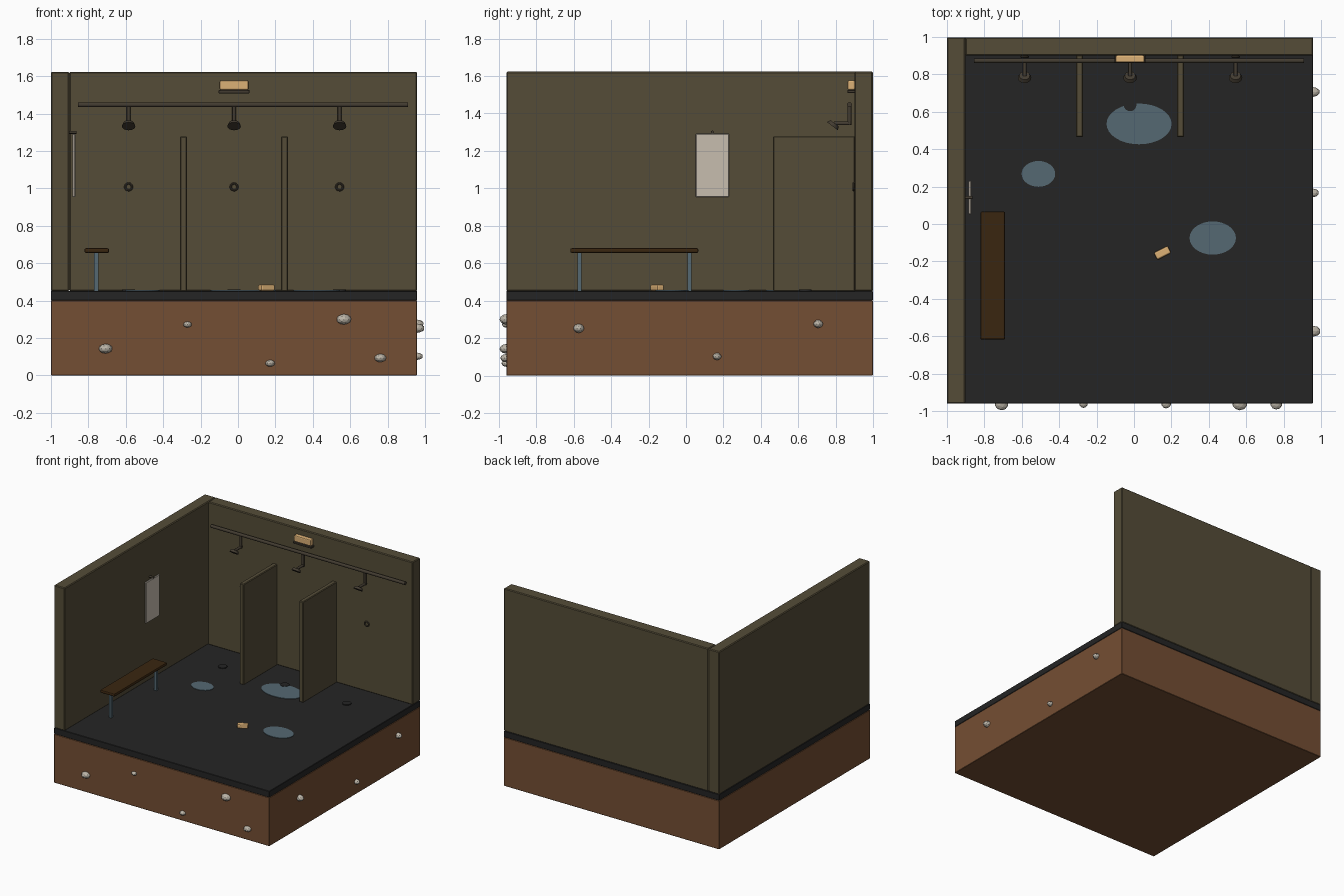
import bpy, bmesh, math
from mathutils import Vector, Matrix

if "Cube" in bpy.data.objects:
    bpy.data.objects.remove(bpy.data.objects["Cube"])


def mat(name, r, g, b):
    m = bpy.data.materials.new(name)
    m.diffuse_color = (r, g, b, 1)
    m.use_nodes = True
    m.node_tree.nodes["Principled BSDF"].inputs["Base Color"].default_value = m.diffuse_color
    return m


DIRT = mat("brown_earth", 0.175, 0.077, 0.033)
FLOOR = mat("dark_floor", 0.018, 0.018, 0.018)
WALL = mat("olive_wall", 0.090, 0.073, 0.039)
METAL = mat("dark_bronze", 0.055, 0.044, 0.030)
BLUE = mat("water_blue", 0.090, 0.140, 0.170)
WOOD = mat("dark_wood", 0.042, 0.019, 0.005)
CLOTH = mat("towel_cloth", 0.570, 0.510, 0.430)
SOAP = mat("soap_tan", 0.720, 0.440, 0.180)
STONE = mat("pale_stone", 0.500, 0.460, 0.390)

FL = 0.452   # floor level


def finish(name, bm, material, smooth=False):
    me = bpy.data.meshes.new(name)
    bm.to_mesh(me)
    bm.free()
    me.materials.append(material)
    for p in me.polygons:
        p.use_smooth = smooth
    ob = bpy.data.objects.new(name, me)
    bpy.context.collection.objects.link(ob)
    if smooth:
        bpy.ops.object.select_all(action='DESELECT')
        ob.select_set(True)
        bpy.context.view_layer.objects.active = ob
        bpy.ops.object.shade_smooth_by_angle(angle=math.radians(40))
    return ob


def box(name, material, x, y, z, bevel=0.0, segments=1, turn=0.0):
    """Box between (min, max) pairs, optionally bevelled and turned about z."""
    lo, hi = Vector((x[0], y[0], z[0])), Vector((x[1], y[1], z[1]))
    size = hi - lo
    bm = bmesh.new()
    bmesh.ops.create_cube(bm, size=1, matrix=Matrix.Diagonal((*size, 1)))
    if bevel:
        bmesh.ops.bevel(bm, geom=bm.edges[:], offset=bevel, segments=segments,
                        profile=0.5, affect='EDGES')
    ob = finish(name, bm, material)
    ob.location = (lo + hi) / 2
    ob.rotation_euler.z = turn
    return ob


def rod(name, material, a, b, r1, r2=None, sides=16):
    """Cylinder or cone running from point a to point b."""
    a, b = Vector(a), Vector(b)
    d = b - a
    m = Matrix.Translation((a + b) / 2) @ d.to_track_quat('Z', 'Y').to_matrix().to_4x4()
    bm = bmesh.new()
    bmesh.ops.create_cone(bm, cap_ends=True, segments=sides, radius1=r1,
                          radius2=r1 if r2 is None else r2, depth=d.length, matrix=m)
    return finish(name, bm, material, True)


def ring(name, material, loc, major, minor):
    """Torus facing the front."""
    bpy.ops.mesh.primitive_torus_add(location=loc, rotation=(math.pi / 2, 0, 0),
                                     major_radius=major, minor_radius=minor,
                                     major_segments=20, minor_segments=8)
    ob = bpy.context.object
    ob.name = name
    ob.data.materials.append(material)
    bpy.ops.object.shade_smooth_by_angle()


# Ground block, floor slab and the two walls
X0, X1, Y0, Y1 = -1.0, 0.957, -0.96, 0.998
box("earth_block", DIRT, (X0, X1), (Y0, Y1), (0, 0.40), 0.003)
box("floor_slab", FLOOR, (X0, X1), (Y0, Y1), (0.40, FL), 0.003)
box("left_wall", WALL, (X0, -0.902), (Y0, Y1), (FL - 0.002, 1.623), 0.006)
box("back_wall", WALL, (-0.902, X1), (0.90, Y1), (FL - 0.002, 1.623), 0.006)

# Shower partitions
for i, x in enumerate((-0.292, 0.248)):
    box(f"partition_{i}", WALL, (x - 0.019, x + 0.019), (0.465, 0.902),
        (FL - 0.002, 1.278), 0.005)

# Supply pipe with three shower heads, valve rings and drains
PY, PZ, AZ = 0.873, 1.447, 1.347
rod("supply_pipe", METAL, (-0.855, PY, PZ), (0.91, PY, PZ), 0.013)
tilt = Vector((0, -0.6, -0.8))
for i, x in enumerate((-0.585, -0.021, 0.543)):
    rod(f"drop_pipe_{i}", METAL, (x, PY, PZ), (x, PY, AZ - 0.009), 0.010)
    rod(f"shower_arm_{i}", METAL, (x, PY + 0.009, AZ), (x, 0.79, AZ), 0.010)
    c = Vector((x, 0.788, 1.340))
    rod(f"shower_head_{i}", METAL, c - tilt * 0.010, c + tilt * 0.010, 0.028, 0.036, 20)
    ring(f"valve_ring_{i}", METAL, (x, 0.894, 1.008), 0.018, 0.006)
    rod(f"drain_{i}", FLOOR, (x, 0.637, FL - 0.002), (x, 0.637, FL + 0.007), 0.034, None, 20)

# Soap bars: one on a wall shelf, one on the floor
box("soap_shelf", METAL, (-0.104, 0.062), (0.862, 0.902), (1.508, 1.526), 0.003)
box("shelf_soap", SOAP, (-0.098, 0.056), (0.863, 0.902), (1.526, 1.577), 0.008, 2)
box("floor_soap", SOAP, (0.110, 0.194), (-0.176, -0.132), (FL, 0.486), 0.009, 2,
    math.radians(27))

# Bench
box("bench_seat", WOOD, (-0.821, -0.689), (-0.618, 0.066), (0.655, 0.680), 0.008, 2)
for i, y in enumerate((-0.568, 0.018)):
    box(f"bench_leg_{i}", BLUE, (-0.769, -0.747), (y - 0.011, y + 0.011), (FL - 0.002, 0.657))

# Towel hanging from a hook
box("towel", CLOTH, (-0.886, -0.870), (0.052, 0.230), (0.953, 1.292), 0.004)
rod("towel_hook", METAL, (-0.904, 0.141, 1.300), (-0.864, 0.141, 1.300), 0.008)

# Puddles: centre and half sizes
for i, (x, y, rx, ry) in enumerate(((0.027, 0.535, 0.174, 0.109),
                                    (-0.511, 0.268, 0.090, 0.069),
                                    (0.421, -0.075, 0.124, 0.089))):
    bm = bmesh.new()
    bmesh.ops.create_cone(bm, cap_ends=True, segments=32, radius1=1, radius2=1, depth=0.006,
                          matrix=Matrix.Translation((x, y, FL + 0.001))
                          @ Matrix.Diagonal((rx, ry, 1, 1)))
    finish(f"puddle_{i}", bm, BLUE)


# Stones half buried in the front and right faces of the earth
def stone(name, loc, rx, ry, rz):
    bm = bmesh.new()
    bmesh.ops.create_icosphere(bm, subdivisions=2, radius=1,
                               matrix=Matrix.Translation(loc) @ Matrix.Diagonal((rx, ry, rz, 1)))
    finish(name, bm, STONE)


for i, (x, z, r) in enumerate(((-0.708, 0.143, 0.037), (-0.270, 0.272, 0.023),
                               (0.172, 0.065, 0.026), (0.566, 0.300, 0.040),
                               (0.761, 0.093, 0.032))):
    stone(f"front_stone_{i}", (x, Y0, z), r, min(r, 0.036), r * 0.7)
for i, (y, z, r) in enumerate(((-0.573, 0.252, 0.029), (0.166, 0.102, 0.023),
                               (0.706, 0.276, 0.026))):
    stone(f"right_stone_{i}", (X1, y, z), r * 1.4, r, r * 0.85)
